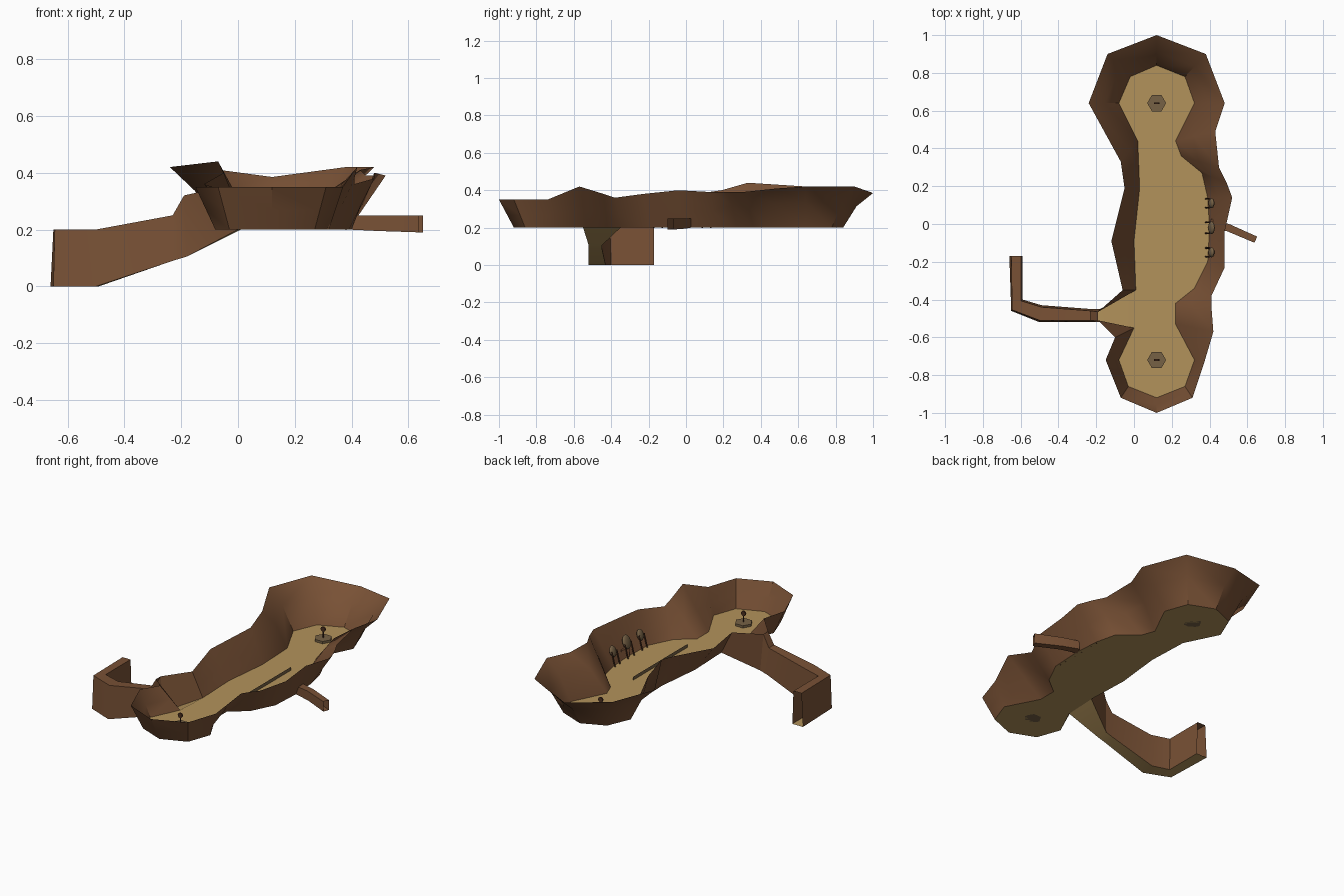
import bpy, math
from mathutils import Vector, Matrix

if "Cube" in bpy.data.objects:
    bpy.data.objects.remove(bpy.data.objects["Cube"])


def material(name, rgb):
    m = bpy.data.materials.new(name)
    m.diffuse_color = (*rgb, 1)
    m.use_nodes = True
    m.node_tree.nodes["Principled BSDF"].inputs["Base Color"].default_value = m.diffuse_color
    return m


ROCK = material("brown rock", (0.19, 0.083, 0.036))
SAND = material("tan sand", (0.45, 0.29, 0.105))
STONE = material("olive stone", (0.18, 0.12, 0.06))
DARK = material("dark red brown", (0.07, 0.028, 0.014))


def make(name, verts, faces, mats, slots=None, angle=40):
    me = bpy.data.meshes.new(name)
    me.from_pydata([tuple(v) for v in verts], [], faces)
    for m in mats:
        me.materials.append(m)
    if slots:
        for p, s in zip(me.polygons, slots):
            p.material_index = s
    ob = bpy.data.objects.new(name, me)
    bpy.context.collection.objects.link(ob)
    bpy.ops.object.select_all(action='DESELECT')
    ob.select_set(True)
    bpy.context.view_layer.objects.active = ob
    if angle:
        bpy.ops.object.shade_smooth_by_angle(angle=math.radians(angle))
    return ob


def finish(name, mat):
    ob = bpy.context.object
    ob.name = name
    ob.data.materials.append(mat)
    return ob


# Basin outline: floor x, y, rim x, y, z, clockwise from the side passage
FLOOR_Z = 0.2
BASIN = [
    (0.01, -0.35, -0.06, -0.35, 0.34), (0.00, -0.09, -0.12, -0.09, 0.36),
    (0.03, 0.19, -0.05, 0.19, 0.40), (0.02, 0.44, -0.07, 0.33, 0.44),
    (-0.08, 0.64, -0.24, 0.64, 0.42), (-0.02, 0.78, -0.14, 0.90, 0.42),
    (0.12, 0.84, 0.12, 1.00, 0.385), (0.27, 0.78, 0.38, 0.90, 0.42),
    (0.32, 0.64, 0.48, 0.64, 0.42), (0.22, 0.44, 0.43, 0.49, 0.41),
    (0.25, 0.36, 0.45, 0.30, 0.39), (0.36, 0.27, 0.49, 0.22, 0.39),
    (0.39, 0.14, 0.52, 0.14, 0.39), (0.40, -0.02, 0.48, -0.04, 0.40),
    (0.39, -0.20, 0.48, -0.23, 0.38), (0.32, -0.34, 0.41, -0.38, 0.36),
    (0.22, -0.42, 0.41, -0.44, 0.38), (0.22, -0.53, 0.42, -0.57, 0.42),
    (0.32, -0.72, 0.37, -0.74, 0.35), (0.27, -0.86, 0.31, -0.92, 0.35),
    (0.12, -0.92, 0.12, -1.00, 0.35), (-0.03, -0.86, -0.07, -0.92, 0.35),
    (-0.08, -0.72, -0.15, -0.72, 0.35), (0.00, -0.55, -0.10, -0.60, 0.34),
]
low = [Vector((a, b, FLOOR_Z)) for a, b, *_ in BASIN]
top = [Vector((c, d, e)) for _, _, c, d, e in BASIN]
mid = []
for l, t in zip(low, top):  # walls flare outward at the back end
    m = l.lerp(t, 0.45)
    if l.y > 0.2:
        m.z = l.z + 0.62 * (t.z - l.z)
    mid.append(m)
n = len(low)
make("basin_floor", low, [tuple(reversed(range(n)))], [SAND], angle=0)
walls = []
for k in (0, n):
    walls += [(k + i, k + i + 1, k + n + i + 1, k + n + i) for i in range(n - 1)]
make("basin_walls", low + mid + top, walls, [ROCK])

# Side passage sloping down: north/south floor edges and north/south roof edges
PASSAGE = [
    ((0.01, -0.35, 0.2), (0.00, -0.55, 0.2), (-0.06, -0.35, 0.34), (-0.10, -0.60, 0.34)),
    ((-0.18, -0.45, 0.105), (-0.18, -0.52, 0.105), (-0.19, -0.465, 0.32), (-0.19, -0.51, 0.32)),
    ((-0.23, -0.45, 0.09), (-0.23, -0.52, 0.09), (-0.23, -0.46, 0.25), (-0.23, -0.51, 0.25)),
    ((-0.49, -0.43, 0), (-0.50, -0.52, 0), (-0.49, -0.44, 0.2), (-0.50, -0.51, 0.2)),
    ((-0.59, -0.40, 0), (-0.65, -0.46, 0), (-0.597, -0.407, 0.2), (-0.645, -0.455, 0.2)),
    ((-0.59, -0.17, 0), (-0.66, -0.17, 0), (-0.597, -0.17, 0.2), (-0.65, -0.17, 0.2)),
]
pv = [p for ring in PASSAGE for p in ring]
pf, ps = [], []
for i in range(len(PASSAGE) - 1):
    a, b = 4 * i, 4 * i + 4
    pf += [(a, b, b + 1, a + 1), (a, a + 2, b + 2, b), (a + 1, b + 1, b + 3, a + 3)]
    ps += [1, 0, 0]
    if i:  # the mouth is open to the sky
        pf.append((a + 2, a + 3, b + 3, b + 2))
        ps.append(0)
make("side_passage", pv, pf, [ROCK, SAND], ps, 30)

# Small tunnel through the right wall
tv = []
for x, y, w, z0 in ((0.40, 0.005, 0.025, 0.2), (0.50, -0.02, 0.02, 0.195), (0.645, -0.083, 0.018, 0.19)):
    s = Vector((0.4, 0.9, 0)) * w
    for sgn, z in ((1, z0), (-1, z0), (-1, 0.25), (1, 0.25)):
        tv.append(Vector((x, y, z)) + s * sgn)
tf = [(4 * r + i, 4 * r + (i + 1) % 4, 4 * r + 4 + (i + 1) % 4, 4 * r + 4 + i)
      for r in range(2) for i in range(4)]
make("right_tunnel", tv, tf, [ROCK], angle=30)

# Low strip standing along the floor
make("floor_strip", [(0.2, -0.30, 0.2), (0.2, 0.22, 0.2), (0.2, 0.22, 0.22), (0.2, -0.30, 0.22)],
     [(0, 1, 2, 3)], [STONE], angle=0)

# Hexagonal pads, each with a post and a small round marker
for label, y in (("back", 0.64), ("front", -0.72)):
    bpy.ops.mesh.primitive_cylinder_add(vertices=6, radius=0.05, depth=0.014, location=(0.12, y, 0.207),
                                        rotation=(0, 0, math.radians(30)))
    finish(label + "_pad", STONE)
    bpy.ops.mesh.primitive_cylinder_add(vertices=6, radius=0.003, depth=0.05, location=(0.12, y, 0.235))
    finish(label + "_marker_post", DARK)
    bpy.ops.mesh.primitive_cylinder_add(vertices=12, radius=0.015, depth=0.008, location=(0.12, y, 0.266),
                                        rotation=(math.pi / 2, 0, 0))
    finish(label + "_marker", DARK)

# Three oval shields on paired legs against the right wall
for i, (y, r) in enumerate(((0.11, 0.027), (-0.02, 0.034), (-0.15, 0.027))):
    bpy.ops.mesh.primitive_uv_sphere_add(segments=12, ring_count=8, radius=1, location=(0.41, y, 0.25 + r),
                                         rotation=(0, math.radians(20), 0), scale=(0.012, r, r * 1.2))
    finish(f"wall_shield_{i + 1}", STONE)
    bpy.ops.object.shade_smooth()
    for side in (-1, 1):
        bpy.ops.mesh.primitive_cylinder_add(vertices=6, radius=0.004, depth=0.085,
                                            location=(0.39, y + side * r * 0.85, 0.24),
                                            rotation=(0, math.radians(15), 0))
        finish(f"shield_leg_{i + 1}_{'left' if side < 0 else 'right'}", DARK)
